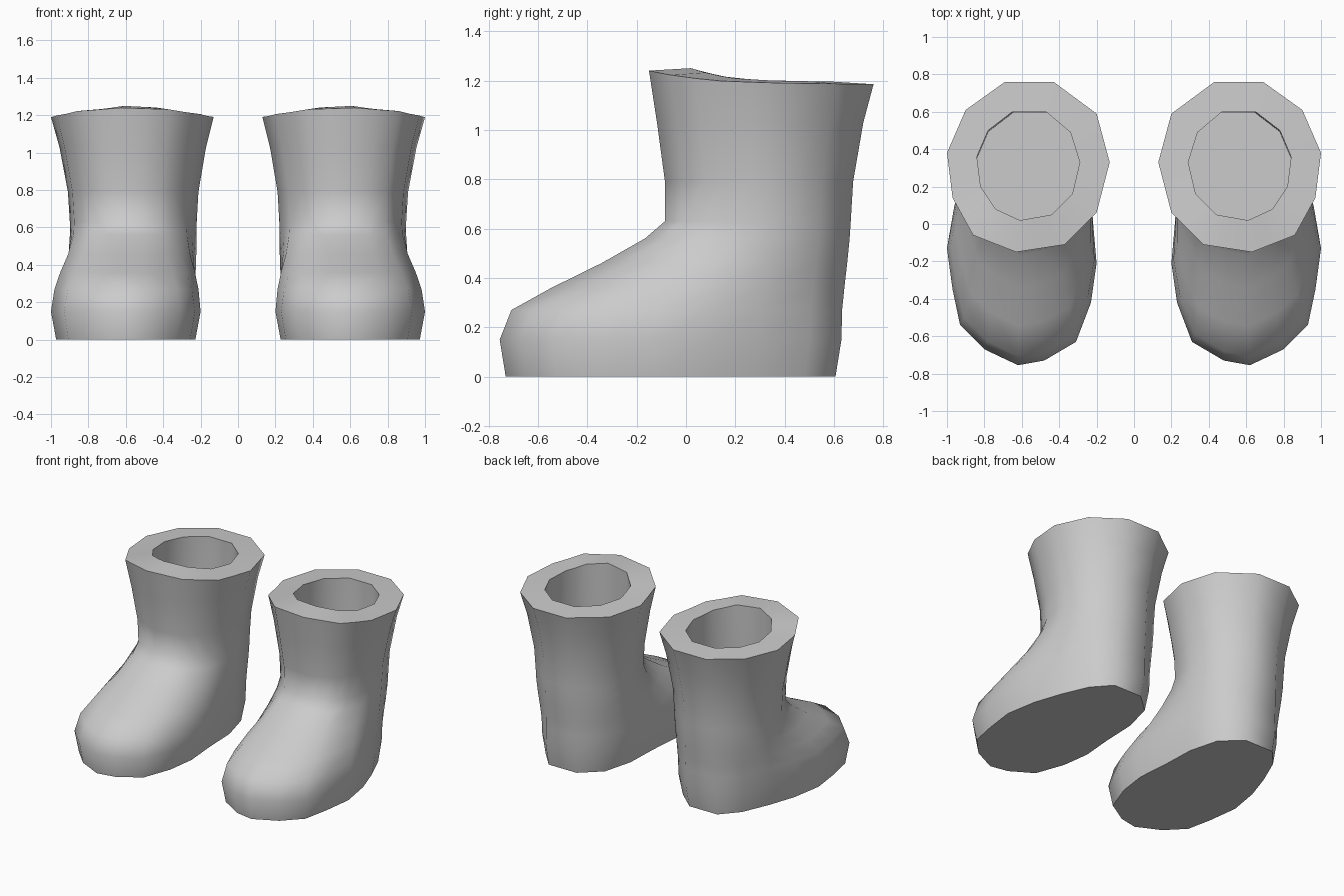
import bpy, bmesh, math

if "Cube" in bpy.data.objects:
    bpy.data.objects.remove(bpy.data.objects["Cube"])

# Outline of the shaft opening and of its hole, clockwise from the heel
RIM = [(-.69, .76), (-.43, .76), (-.20, .59), (-.13, .33), (-.20, .06), (-.37, -.11),
       (-.63, -.15), (-.86, -.06), (-.97, .14), (-1.0, .38), (-.90, .61)]
HOLE = [(-.65, .60), (-.47, .60), (-.34, .49), (-.29, .33), (-.33, .16), (-.44, .05),
        (-.61, .02), (-.74, .08), (-.82, .20), (-.84, .36), (-.78, .50)]
# Widest outline of the foot
FOOT = [(-.68, .63), (-.44, .63), (-.29, .50), (-.23, .28), (-.22, .02), (-.20, -.21),
        (-.23, -.42), (-.31, -.63), (-.48, -.73), (-.62, -.755), (-.80, -.67), (-.93, -.54),
        (-.97, -.35), (-1.0, -.13), (-.96, .10), (-.89, .30), (-.80, .50)]


def split_front(pts):
    """Add midpoints on the front edges so the shaft matches the foot outline."""
    out = []
    for i, (x, y) in enumerate(pts):
        out.append((x, y))
        if 3 <= i <= 8:
            nx, ny = pts[i + 1]
            out.append(((x + nx) / 2, (y + ny) / 2))
    return out


def scale(pts, cx, cy, sx, sy, nx=None, ny=None):
    nx, ny = (cx if nx is None else nx), (cy if ny is None else ny)
    return [(nx + (x - cx) * sx, ny + (y - cy) * sy) for x, y in pts]


def blend(a, b, tx, ty):
    return [(p[0] + (q[0] - p[0]) * tx, p[1] + (q[1] - p[1]) * ty) for p, q in zip(a, b)]


def rim_height(y):
    """The opening rises towards the front."""
    steps = [(-.15, 1.24), (-.08, 1.225), (.10, 1.20), (.35, 1.19), (.76, 1.185)]
    for (y0, z0), (y1, z1) in zip(steps, steps[1:]):
        if y <= y1:
            return z0 + (z1 - z0) * (y - y0) / (y1 - y0)
    return steps[-1][1]


def flat(pts, z):
    return [(x, y, z) for x, y in pts]


rim, hole = split_front(RIM), split_front(HOLE)
ankle = scale(rim, -.565, .305, .78, .82, -.56, .295)

# Sole and foot, then instep up to the ankle
rings = [flat(scale(FOOT, -.6, -.06, .93, .965), 0), flat(FOOT, .15)]
for z, tx, ty in [(.27, .85, .93), (.36, .6, .69), (.46, .25, .39), (.56, .03, .13), (.63, 0, .01)]:
    rings.append(flat(blend(ankle, FOOT, tx, ty), z))
# Shaft flaring to the rim
for z, t in [(.79, .1), (1.03, .55)]:
    rings.append(flat(blend(ankle, rim, t, t), z))
tops = [rim_height(y) for x, y in rim]
rings.append([(x, y, z) for (x, y), z in zip(rim, tops)])
# Hole inside the shaft
rings.append([(x, y, z + .01) for (x, y), z in zip(hole, tops)])
rings.append(flat(scale(hole, -.565, .31, 1.02, 1.02), .9))
rings.append(flat(scale(hole, -.565, .31, 1.02, 1.02, -.56, .30), .6))

bm = bmesh.new()
loops = [[bm.verts.new(p) for p in ring] for ring in rings]
n = len(rim)
for a, b in zip(loops, loops[1:]):
    for i in range(n):
        j = (i + 1) % n
        bm.faces.new((a[i], a[j], b[j], b[i]))
bm.faces.new(loops[0])
bm.faces.new(loops[-1])
bmesh.ops.recalc_face_normals(bm, faces=bm.faces)
mesh = bpy.data.meshes.new("boots")
bm.to_mesh(mesh)
bm.free()

boots = bpy.data.objects.new("boots", mesh)
bpy.context.collection.objects.link(boots)
grey = bpy.data.materials.new("grey")
grey.diffuse_color = (.6, .6, .6, 1)
grey.use_nodes = True
grey.node_tree.nodes["Principled BSDF"].inputs["Base Color"].default_value = grey.diffuse_color
mesh.materials.append(grey)

# Smooth sides with crisp sole and rim
bpy.context.view_layer.objects.active = boots
boots.select_set(True)
bpy.ops.object.shade_smooth_by_angle(angle=math.radians(62))

# Second boot
mirror = boots.modifiers.new("pair", 'MIRROR')
mirror.use_axis = (True, False, False)
mirror.use_mirror_merge = False
